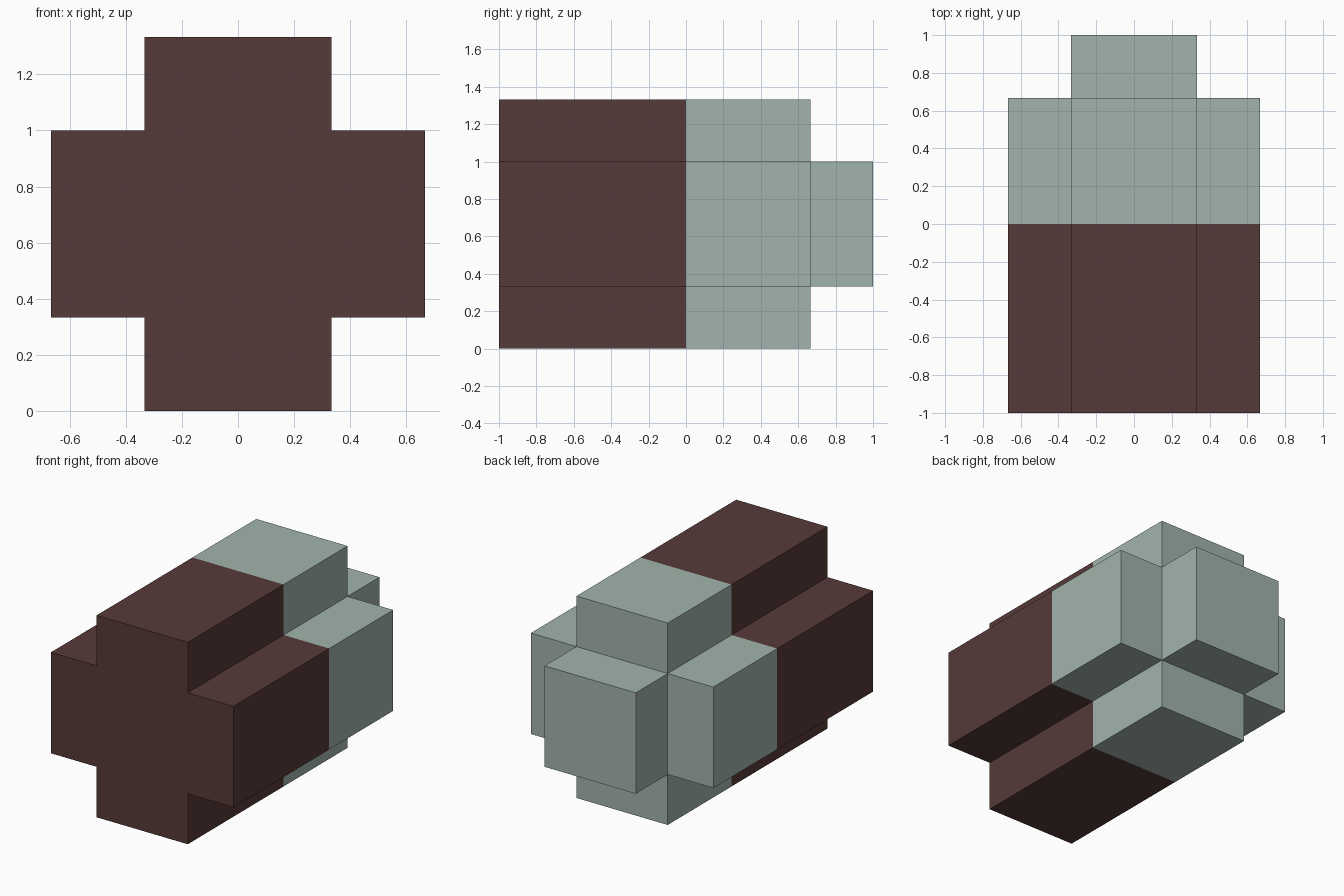
import bpy, bmesh
from mathutils import Vector

if "Cube" in bpy.data.objects:
    bpy.data.objects.remove(bpy.data.objects["Cube"])

U = 1 / 3  # the model sits on a grid of one third units


def material(name, rgb):
    m = bpy.data.materials.new(name)
    m.diffuse_color = (*rgb, 1)
    m.use_nodes = True
    m.node_tree.nodes["Principled BSDF"].inputs["Base Color"].default_value = m.diffuse_color
    return m


bm = bmesh.new()

# Plus-shaped front: a centre square with four arms
def quad(x0, x1, z0, z1):
    return bm.faces.new([bm.verts.new((x * U, -1, z * U))
                         for x, z in ((x0, z0), (x1, z0), (x1, z1), (x0, z1))])


quad(-1, 1, 1, 3)
quad(-1, 1, 3, 4)
quad(-1, 1, 0, 1)
quad(1, 2, 1, 3)
quad(-2, -1, 1, 3)
bmesh.ops.remove_doubles(bm, verts=bm.verts[:], dist=1e-4)


def extrude_back(faces, length):
    res = bmesh.ops.extrude_face_region(bm, geom=faces)["geom"]
    verts = [g for g in res if isinstance(g, bmesh.types.BMVert)]
    bmesh.ops.translate(bm, verts=verts, vec=Vector((0, length, 0)))
    return [g for g in res if isinstance(g, bmesh.types.BMFace)]


# Dark front half, pale rear half, then the pale centre block at the back
end = extrude_back(bm.faces[:], 1)
end = extrude_back(end, 2 * U)
centre = [f for f in end
          if (f.calc_center_median() - Vector((0, 2 * U, 2 * U))).length < 0.01]
extrude_back(centre, U)

# Join the front cap into one flat face
cap = [f for f in bm.faces if f.calc_center_median().y < -0.99]
bmesh.ops.dissolve_faces(bm, faces=cap)
bmesh.ops.recalc_face_normals(bm, faces=bm.faces[:])

# Colour split at y = 0
for f in bm.faces:
    f.material_index = 0 if f.calc_center_median().y < 0 else 1

mesh = bpy.data.meshes.new("cross_block")
bm.to_mesh(mesh)
bm.free()
mesh.materials.append(material("dark brown", (0.093, 0.042, 0.041)))
mesh.materials.append(material("pale grey green", (0.361, 0.456, 0.417)))
obj = bpy.data.objects.new("cross_block", mesh)
bpy.context.collection.objects.link(obj)
